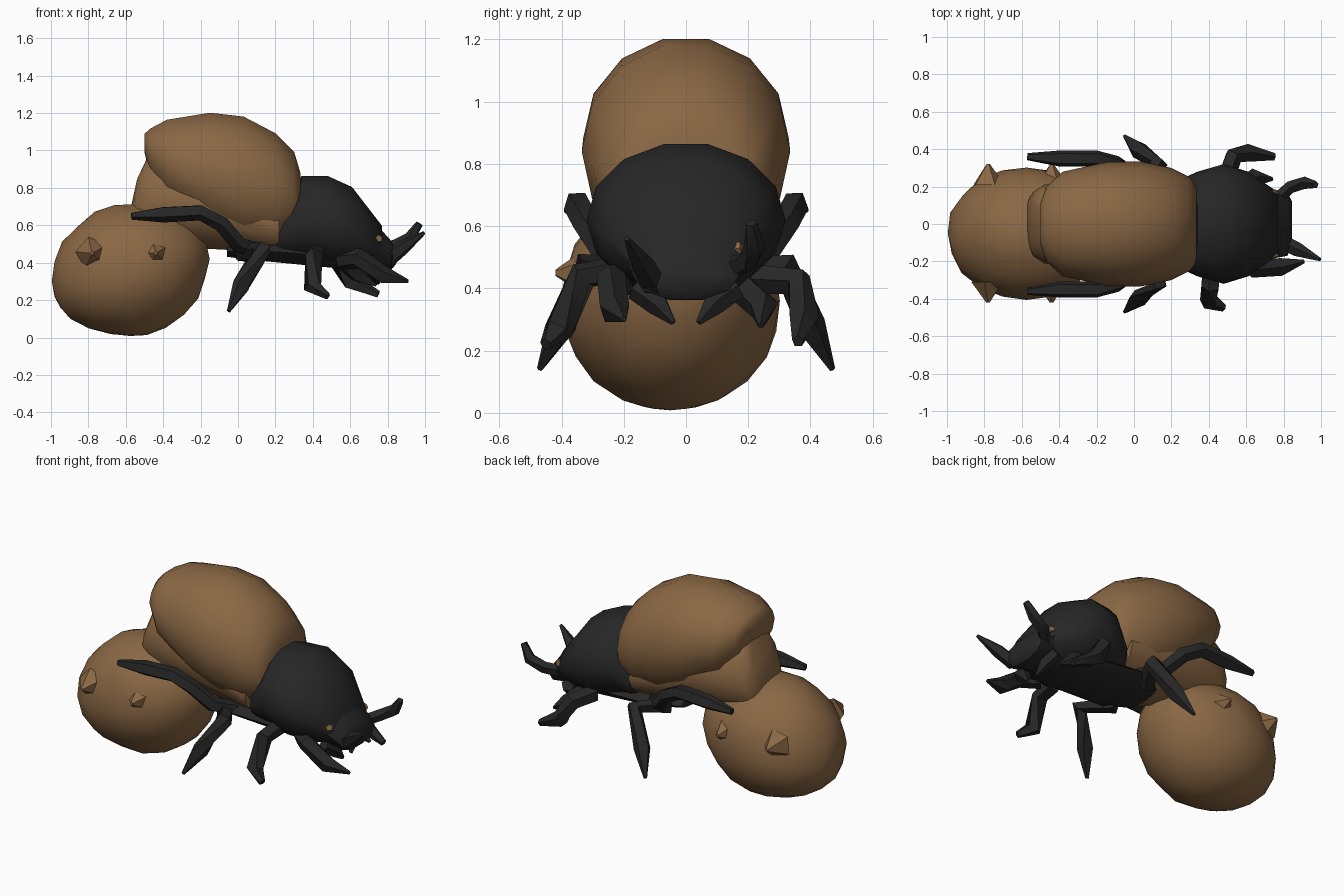
import bpy, bmesh, math, random
from mathutils import Vector

cube = bpy.data.objects.get("Cube")
if cube:
    bpy.data.objects.remove(cube, do_unlink=True)


def material(name, rgb):
    mat = bpy.data.materials.new(name)
    mat.use_nodes = True
    mat.diffuse_color = (*rgb, 1)
    shader = mat.node_tree.nodes["Principled BSDF"]
    shader.inputs["Base Color"].default_value = (*rgb, 1)
    shader.inputs["Roughness"].default_value = 0.8
    return mat


BROWN = material("earth brown", (0.255, 0.137, 0.058))
BLACK = material("shell black", (0.02, 0.02, 0.02))


def finish(bm, name, mat):
    bmesh.ops.recalc_face_normals(bm, faces=bm.faces)
    mesh = bpy.data.meshes.new(name)
    bm.to_mesh(mesh)
    bm.free()
    mesh.materials.append(mat)
    ob = bpy.data.objects.new(name, mesh)
    bpy.context.collection.objects.link(ob)
    bpy.ops.object.select_all(action='DESELECT')
    ob.select_set(True)
    bpy.context.view_layer.objects.active = ob
    bpy.ops.object.shade_smooth_by_angle(angle=math.radians(50))


def oval(centre, across, up, sides):
    """Ring of points around a centre, spanned by two half axes."""
    angles = [math.tau * i / sides for i in range(sides)]
    return [centre + across * math.cos(a) + up * math.sin(a) for a in angles]


def skin(rings, name, mat):
    """Bridge equal rings of points and cap both ends."""
    bm = bmesh.new()
    loops = [[bm.verts.new(point) for point in ring] for ring in rings]
    count = len(loops[0])
    for first, second in zip(loops, loops[1:]):
        for i in range(count):
            j = (i + 1) % count
            bm.faces.new((first[i], first[j], second[j], second[i]))
    bm.faces.new(loops[0])
    bm.faces.new(loops[-1])
    finish(bm, name, mat)


def body(name, mat, stations, sides=14):
    """Oval sections along x: (x, bottom, top, half width)."""
    rings = []
    for x, bottom, top, width in stations:
        centre = Vector((x, 0, (bottom + top) / 2))
        up = Vector((0, 0, (top - bottom) / 2))
        rings.append(oval(centre, Vector((0, width, 0)), up, sides))
    skin(rings, name, mat)


def limb(name, points, thick=0.05, tip=0.02, mat=BLACK):
    """Jointed tube through the points, narrowing at its last one."""
    path = [Vector(point) for point in points]
    last = len(path) - 1
    rings = []
    for i, point in enumerate(path):
        along = (path[min(i + 1, last)] - path[max(i - 1, 0)]).normalized()
        across = along.cross(Vector((0.1, 0.3, 1))).normalized()
        radius = tip if i == last else thick
        rings.append(oval(point, across * radius, along.cross(across) * radius, 5))
    skin(rings, name, mat)


# Rolled earth ball, slightly lumpy and leaning forward at the middle
random.seed(4)
bm = bmesh.new()
bmesh.ops.create_icosphere(bm, subdivisions=3, radius=1)
for vert in bm.verts:
    x, y, z = vert.co * random.uniform(0.97, 1)
    lean = 0.06 * x * (1 - z * z)
    vert.co = Vector((0.43 * x - 0.575, 0.36 * y - 0.05, 0.36 * (z + 1) + lean))
finish(bm, "earth_ball", BROWN)

# Wing case, rear abdomen, front shell, head and belly
body("wing_case", BROWN, [
    (-0.5, 0.99, 1.09, 0.11), (-0.47, 0.86, 1.12, 0.2), (-0.38, 0.72, 1.17, 0.28),
    (-0.15, 0.56, 1.21, 0.33), (0.03, 0.49, 1.19, 0.335),
    (0.2, 0.48, 1.1, 0.3), (0.3, 0.52, 1, 0.25), (0.335, 0.58, 0.88, 0.2)])
body("abdomen", BROWN, [
    (-0.57, 0.56, 0.71, 0.12), (-0.54, 0.52, 0.85, 0.17), (-0.48, 0.5, 0.98, 0.21),
    (-0.2, 0.47, 1, 0.26), (0.22, 0.45, 0.75, 0.25)])
body("front_shell", BLACK, [
    (0.2, 0.44, 0.56, 0.17), (0.25, 0.42, 0.7, 0.24), (0.34, 0.4, 0.87, 0.28),
    (0.48, 0.37, 0.87, 0.32), (0.61, 0.36, 0.81, 0.28), (0.77, 0.38, 0.6, 0.17)])
body("head", BLACK, [
    (0.66, 0.37, 0.7, 0.2), (0.82, 0.36, 0.52, 0.17), (0.845, 0.39, 0.46, 0.12)], sides=10)
body("belly_plate", BLACK, [
    (-0.06, 0.43, 0.49, 0.13), (0.1, 0.41, 0.52, 0.22), (0.6, 0.36, 0.5, 0.18)], sides=10)

# Paired parts
for side, s in (("left", 1), ("right", -1)):
    limb(f"{side}_rear_leg",
         [(0.1, 0.16 * s, 0.47), (0, 0.25 * s, 0.5), (-0.09, 0.32 * s, 0.61),
          (-0.2, 0.35 * s, 0.67), (-0.4, 0.35 * s, 0.66), (-0.57, 0.36 * s, 0.65)],
         thick=0.045)
    limb(f"{side}_middle_leg",
         [(0.02, 0.14 * s, 0.45), (0.13, 0.32 * s, 0.47),
          (0.02, 0.4 * s, 0.28), (-0.05, 0.47 * s, 0.14)], tip=0.01)
    limb(f"{side}_mouth_feeler",
         [(0.7, 0.16 * s, 0.4), (0.73, 0.09 * s, 0.35), (0.75, 0.04 * s, 0.29)],
         thick=0.04, tip=0.01)
    # Brown eye patch on the side of the head
    limb(f"{side}_eye", [(0.74, 0.14 * s, 0.52), (0.755, 0.18 * s, 0.53)],
         thick=0.03, mat=BROWN)
    # Clods sticking out of the ball
    for place, x in (("back", -0.78), ("front", -0.44)):
        limb(f"{side}_{place}_clod",
             [(x, 0.26 * s - 0.05, 0.45), (x, 0.37 * s - 0.05, 0.45)],
             thick=0.09, tip=0.01, mat=BROWN)

# Front legs, caught mid-stride
limb("left_front_leg",
     [(0.48, 0.22, 0.43), (0.53, 0.36, 0.42), (0.6, 0.38, 0.3), (0.75, 0.36, 0.23)])
limb("right_front_leg",
     [(0.42, -0.2, 0.46), (0.41, -0.33, 0.44), (0.4, -0.41, 0.27), (0.48, -0.45, 0.22)])
limb("right_reaching_leg",
     [(0.55, -0.16, 0.42), (0.64, -0.24, 0.43), (0.78, -0.23, 0.33), (0.91, -0.2, 0.3)],
     tip=0.01)
limb("left_reaching_leg",
     [(0.55, 0.16, 0.42), (0.64, 0.25, 0.34), (0.74, 0.24, 0.28)], tip=0.01)

# Antennae
limb("left_antenna",
     [(0.77, 0.14, 0.46), (0.84, 0.2, 0.49), (0.92, 0.22, 0.53), (0.97, 0.21, 0.61)],
     thick=0.035)
limb("right_antenna",
     [(0.8, -0.1, 0.41), (0.88, -0.14, 0.48), (0.995, -0.19, 0.56)],
     thick=0.04, tip=0.01)
